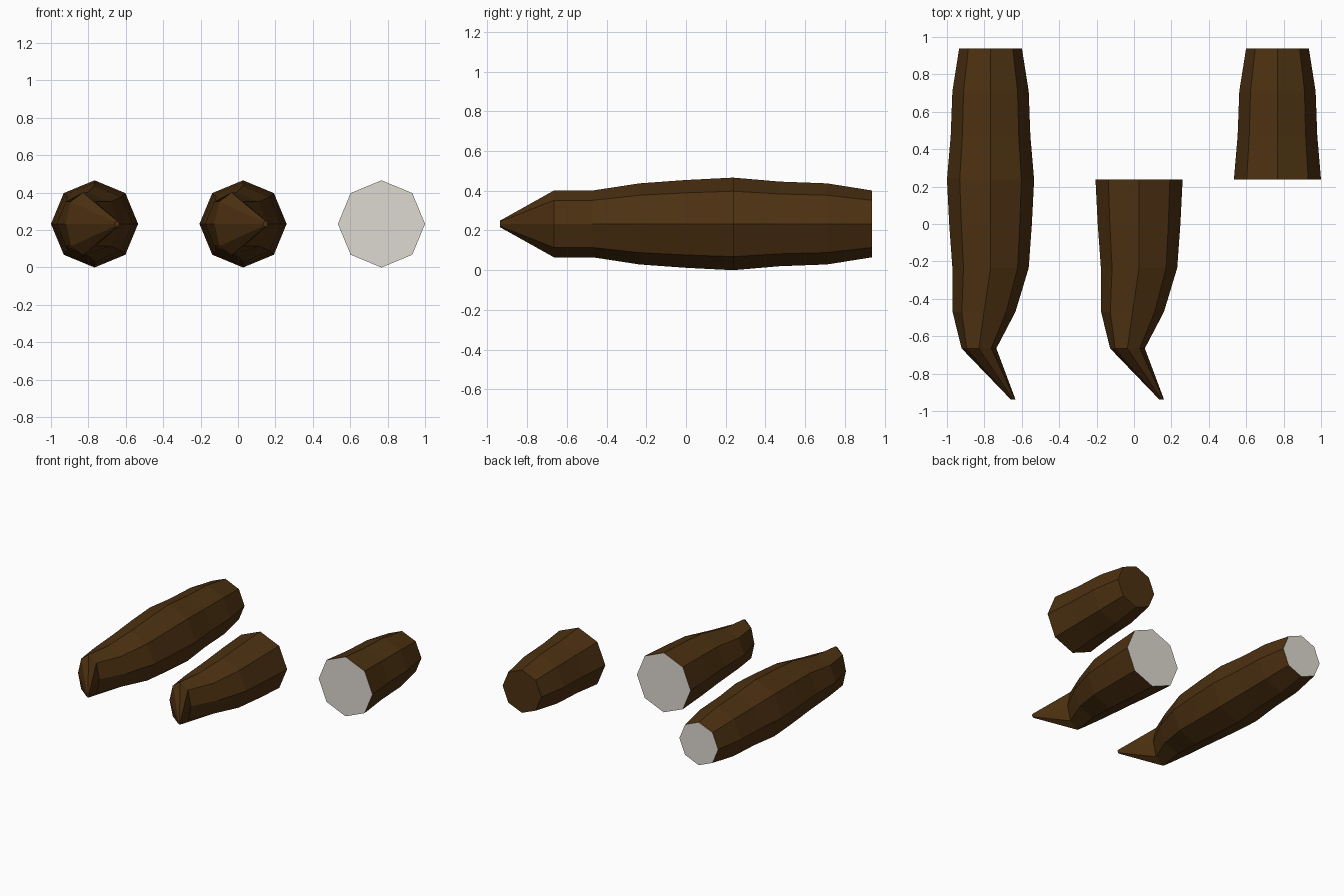
import bpy, bmesh, math

if "Cube" in bpy.data.objects:
    bpy.data.objects.remove(bpy.data.objects["Cube"], do_unlink=True)


def make_material(name, color):
    mat = bpy.data.materials.new(name)
    mat.use_nodes = True
    mat.diffuse_color = (*color, 1)
    bsdf = next(n for n in mat.node_tree.nodes if n.type == 'BSDF_PRINCIPLED')
    bsdf.inputs["Base Color"].default_value = (*color, 1)
    bsdf.inputs["Roughness"].default_value = 0.8
    return mat


PEEL = make_material("dark_brown_peel", (0.073, 0.030, 0.0056))
FLESH = make_material("pale_grey_flesh", (0.73, 0.70, 0.64))

SIDES = 8
CENTRE_Z = 0.233

# Cross-sections from stem tip to blunt end: y, sideways offset, half width, half height
STEM = [
    (-0.937, 0.12, 0.013, 0.016),
    (-0.665, -0.062, 0.093, 0.168),
    (-0.47, -0.035, 0.168, 0.168),
    (-0.235, 0.0, 0.204, 0.204),
    (0.0, 0.0, 0.221, 0.221),
]
MIDDLE = [(0.237, 0.0, 0.233, 0.233)]
BLUNT = [
    (0.47, 0.0, 0.213, 0.213),
    (0.71, 0.0, 0.204, 0.204),
    (0.937, 0.0, 0.168, 0.168),
]


def fruit_piece(name, x, sections, flesh_front=False, flesh_back=False):
    """Loft octagonal sections along y and cap both ends."""
    bm = bmesh.new()
    rings = []
    for y, dx, rx, rz in sections:
        angles = [2 * math.pi * i / SIDES for i in range(SIDES)]
        rings.append([bm.verts.new((x + dx + rx * math.cos(a), y,
                                    CENTRE_Z + rz * math.sin(a))) for a in angles])
    for a, b in zip(rings, rings[1:]):
        for i in range(SIDES):
            j = (i + 1) % SIDES
            bm.faces.new((a[i], a[j], b[j], b[i]))
    # End caps, pale where the fruit is cut
    bm.faces.new(rings[0]).material_index = int(flesh_front)
    bm.faces.new(rings[-1]).material_index = int(flesh_back)
    bmesh.ops.recalc_face_normals(bm, faces=bm.faces)
    mesh = bpy.data.meshes.new(name)
    bm.to_mesh(mesh)
    bm.free()
    mesh.materials.append(PEEL)
    mesh.materials.append(FLESH)
    obj = bpy.data.objects.new(name, mesh)
    bpy.context.collection.objects.link(obj)
    return obj


# Whole fruit, stem half and blunt half, side by side
fruit_piece("whole_fruit", -0.767, STEM + MIDDLE + BLUNT, flesh_back=True)
fruit_piece("stem_half", 0.027, STEM + MIDDLE, flesh_back=True)
fruit_piece("blunt_half", 0.767, MIDDLE + BLUNT, flesh_front=True)
